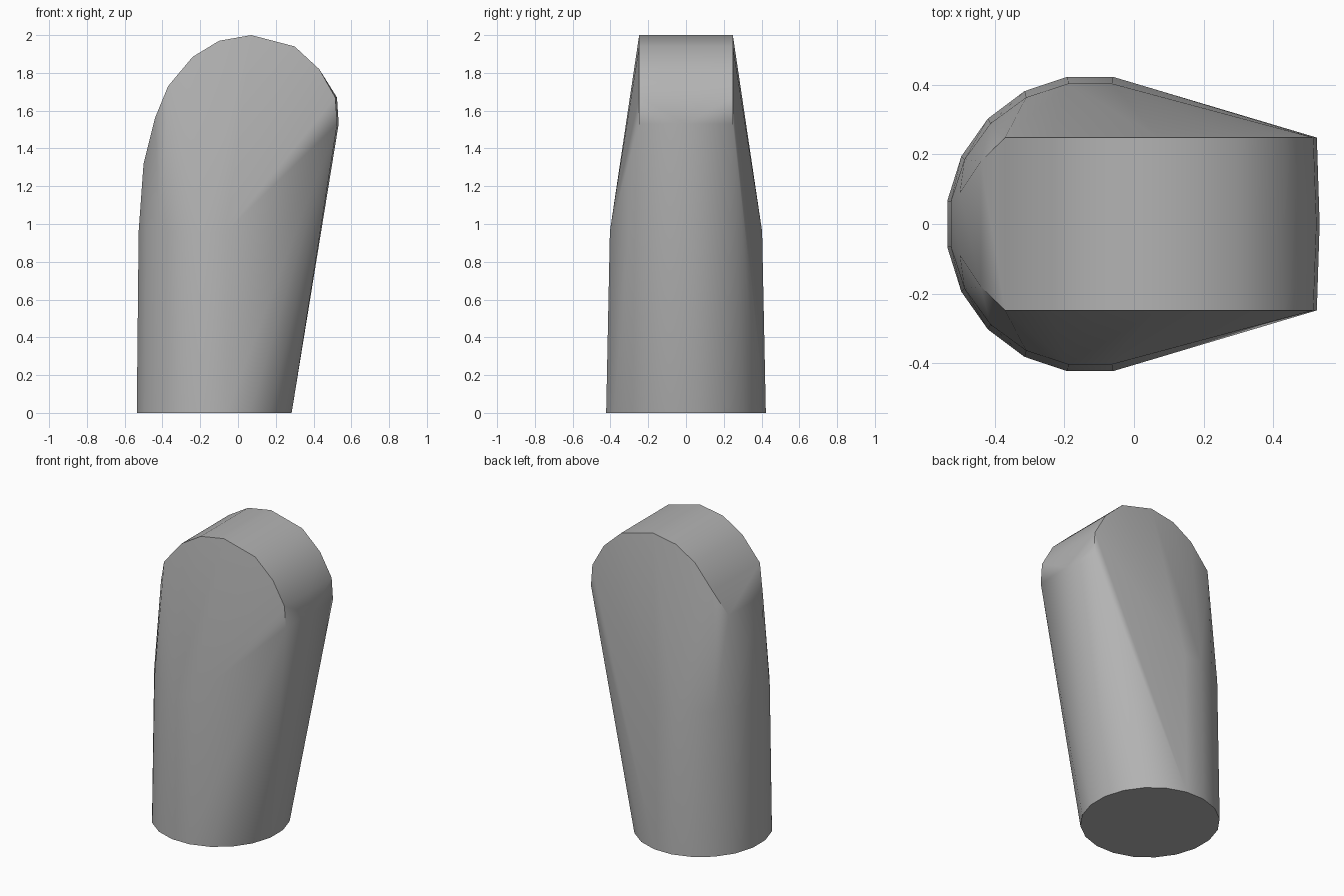
import bpy, bmesh, math

cube = bpy.data.objects.get("Cube")
if cube:
    bpy.data.objects.remove(cube, do_unlink=True)

mat = bpy.data.materials.new("plain grey")
mat.use_nodes = True
GREY = (0.45, 0.45, 0.45, 1)
mat.diffuse_color = GREY
mat.node_tree.nodes["Principled BSDF"].inputs["Base Color"].default_value = GREY

AXIS_X = -0.126
SIDES = 20


def ring(z, rx, ry, max_x=1.0):
    """Points of an elliptical cross-section, kept left of max_x."""
    angles = [(i + 0.5) * math.tau / SIDES for i in range(SIDES)]
    pts = [(AXIS_X + rx * math.cos(a), ry * math.sin(a), z) for a in angles]
    return [p for p in pts if p[0] < max_x]


# Round foot and the shoulder where the sides begin to taper
points = ring(0, 0.415, 0.428) + ring(0.96, 0.405, 0.408, -0.05)

# Rounded head, a slab with slightly crowned right end
arc = [(-0.37, 1.73), (-0.24, 1.885), (-0.1, 1.97), (0.07, 2.0), (0.3, 1.94),
       (0.43, 1.82), (0.515, 1.67), (0.525, 1.53)]
for x, z in arc:
    points += [(x, -0.248, z), (x, 0.248, z)]
points += [(0.533, 0, 1.53), (0.524, 0, 1.67)]

# Rounded back of the head, narrowing towards the shoulder
for x, y, z in [(-0.44, 0.18, 1.56), (-0.5, 0.09, 1.32)]:
    points += [(x, -y, z), (x, y, z)]

# Wrap one convex skin around all the sections
bm = bmesh.new()
for p in points:
    bm.verts.new(p)
hull = bmesh.ops.convex_hull(bm, input=bm.verts)
loose = {g for g in hull["geom_interior"] + hull["geom_unused"]
         if isinstance(g, bmesh.types.BMVert)}
bmesh.ops.delete(bm, geom=list(loose), context="VERTS")
bmesh.ops.dissolve_limit(bm, angle_limit=math.radians(1),
                         verts=bm.verts, edges=bm.edges)
bmesh.ops.recalc_face_normals(bm, faces=bm.faces)

mesh = bpy.data.meshes.new("rounded_post")
bm.to_mesh(mesh)
bm.free()
mesh.materials.append(mat)
post = bpy.data.objects.new("rounded_post", mesh)
bpy.context.collection.objects.link(post)

bpy.ops.object.select_all(action="DESELECT")
post.select_set(True)
bpy.context.view_layer.objects.active = post
bpy.ops.object.shade_smooth_by_angle(angle=math.radians(35))
